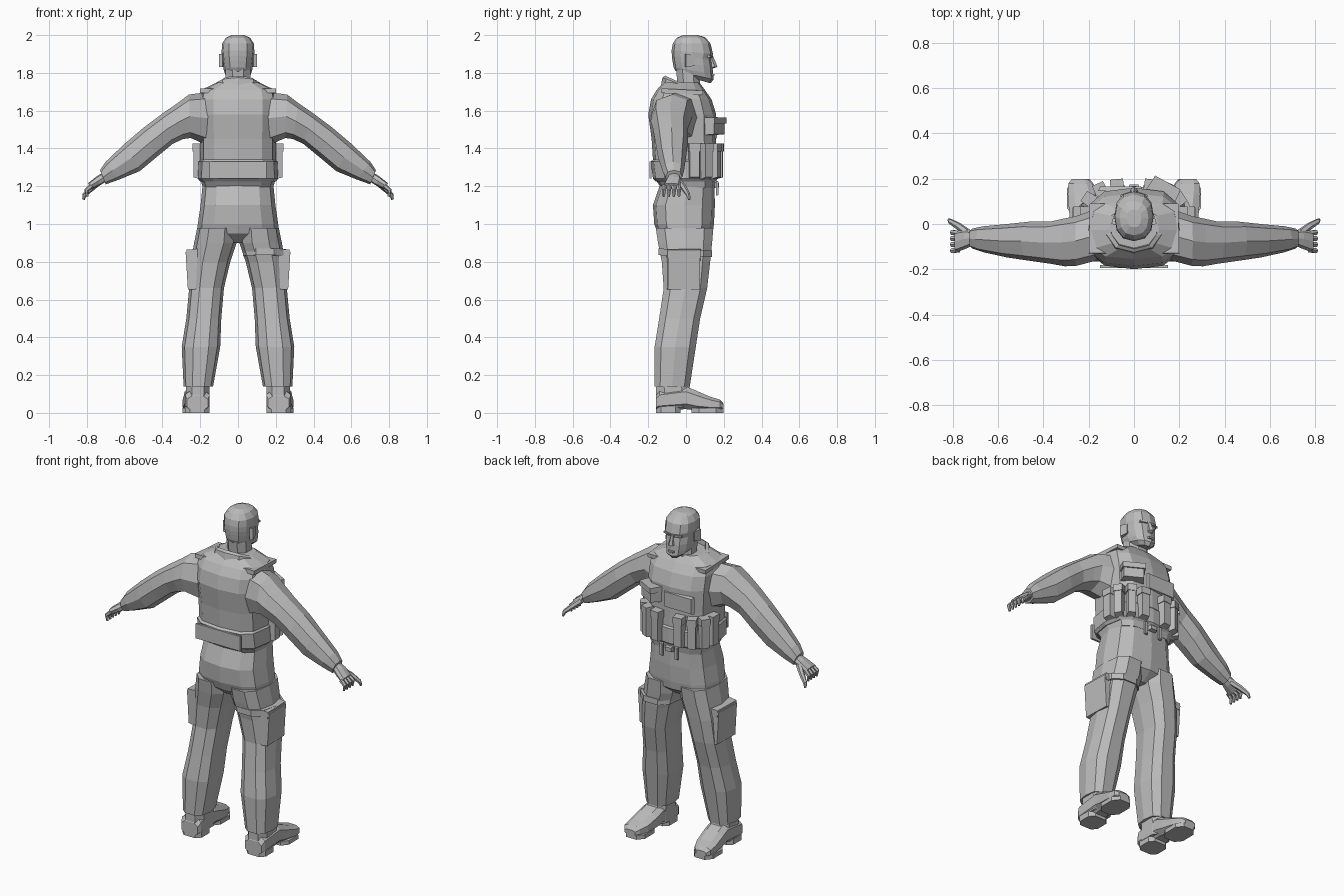
import bpy, bmesh, math
from mathutils import Vector as V, Matrix

grey = bpy.data.materials.new("plain_grey")
grey.diffuse_color = (0.5, 0.5, 0.5, 1)


def finish(name, bm, side=1):
    if side < 0:
        bmesh.ops.scale(bm, vec=(-1, 1, 1), verts=bm.verts)
    bmesh.ops.recalc_face_normals(bm, faces=bm.faces)
    me = bpy.data.meshes.new(name)
    bm.to_mesh(me)
    bm.free()
    me.materials.append(grey)
    ob = bpy.data.objects.new(name, me)
    bpy.context.collection.objects.link(ob)
    return ob


def loft(name, rings, n=10, p=0.8, side=1, half=False, closed=False):
    """Skin over rounded-box rings, each given as (centre, u axis, v axis)."""
    bm = bmesh.new()
    off = math.pi / n if half else 0
    k = 1 / math.cos(off) ** p
    f = lambda c: math.copysign(abs(c) ** p, c) * k if abs(c) > 1e-6 else 0
    loops = []
    for c, u, v in rings:
        angs = [2 * math.pi * i / n + off for i in range(n)]
        loops.append([bm.verts.new(V(c) + V(u) * f(math.cos(a)) + V(v) * f(math.sin(a))) for a in angs])
    pairs = list(zip(loops, loops[1:])) + ([(loops[-1], loops[0])] if closed else [])
    for a, b in pairs:
        for i in range(n):
            j = (i + 1) % n
            bm.faces.new((a[i], a[j], b[j], b[i]))
    if not closed:
        bm.faces.new(loops[0])
        bm.faces.new(loops[-1])
    return finish(name, bm, side)


def flat(z, x0, x1, y0, y1, z_front=None):
    """Horizontal ring; z_front tilts it from the back height to the front height."""
    zf = z if z_front is None else z_front
    return (((x0 + x1) / 2, (y0 + y1) / 2, (z + zf) / 2),
            (0, (y1 - y0) / 2, (zf - z) / 2), ((x1 - x0) / 2, 0, 0))


def box(name, c, size, turn=0, taper=1.0, side=1, tilt=0):
    """Block whose top outer face can taper; turn spins about z, tilt about x."""
    bm = bmesh.new()
    bmesh.ops.create_cube(bm, size=1)
    for v in bm.verts:
        v.co = V((v.co.x * size[0], v.co.y * size[1], v.co.z * size[2]))
        if v.co.y > 0:
            v.co.x *= taper
            v.co.z *= taper
    bm.transform(Matrix.Translation(c) @ Matrix.Rotation(turn, 4, 'Z') @ Matrix.Rotation(tilt, 4, 'X'))
    return finish(name, bm, side)


def tube(name, pts, radii, side=1):
    rings = []
    for i, pt in enumerate(pts):
        d = (V(pts[min(i + 1, len(pts) - 1)]) - V(pts[max(i - 1, 0)])).normalized()
        w = d.cross(V((0, 1, 0))).normalized()
        rings.append((pt, w * radii[i], w.cross(d) * radii[i]))
    return loft(name, rings, 6, 1, side)


# Torso with vest
loft("vest_torso", [flat(z, -w, w, a, b) for z, w, a, b in (
    (1.19, .185, -.13, .15), (1.24, .20, -.165, .16), (1.34, .20, -.175, .16),
    (1.45, .20, -.182, .158), (1.58, .205, -.2, .16), (1.66, .205, -.185, .135),
    (1.71, .195, -.155, .10), (1.75, .11, -.12, .07))], 12, .65)
loft("vest_hem", [flat(z, -w, w, a, b) for z, w, a, b in (
    (1.225, .20, -.16, .155), (1.24, .213, -.175, .168),
    (1.33, .208, -.187, .168), (1.345, .195, -.17, .155))], 12, .65)
box("vest_back_panel", (0, -.188, 1.285), (.30, .012, .09))
box("vest_chest_flap", (-.06, .155, 1.50), (.20, .02, .10), taper=.9)

# Pelvis
loft("trouser_seat", [flat(z, -w, w, a, b) for z, w, a, b in (
    (.90, .10, -.09, .08), (.95, .215, -.15, .14), (1.0, .213, -.168, .148),
    (1.1, .198, -.175, .153), (1.23, .185, -.13, .15))], 12, .75)

# Front pouches
chest_pouch = ((.13, .145, 1.515), (.13, .07, .09))
box("chest_pouch", *chest_pouch, turn=-.5, taper=.88)
box("chest_pouch_flap", (.132, .15, 1.548), (.14, .075, .035), turn=-.5, taper=.92)
for s in (1, -1):
    for x, y, t, w in ((.075, .172, -.1, .055), (.15, .155, -.45, .05), (.2, .11, -1.0, .05),
                       (.212, .045, -1.5, .06)):
        box("magazine_pouch", (x, y, 1.325), (w, .045, .18), t, .86, s)
        box("pouch_flap", (x, y, 1.405), (w + .008, .052, .045), t, .9, s)
    box("belt_strap", (.05, .165, 1.19), (.02, .012, .08), 0, .9, s)
    box("shoulder_strap", (.155, -.02, 1.70), (.09, .22, .025), 0, .9, s, tilt=-.05)
box("belt_buckle", (0, .163, 1.205), (.05, .025, .03), taper=.8)

# Collar, neck
loft("collar", [flat(1.69, -.15, .15, -.14, .13, 1.62), flat(1.775, -.125, .125, -.125, .115, 1.685),
                flat(1.785, -.105, .105, -.11, .10, 1.69), flat(1.70, -.10, .10, -.10, .09, 1.65)],
     10, .85, closed=True)
loft("neck", [flat(1.66, -.08, .08, -.07, .085), flat(1.74, -.065, .065, -.045, .075),
              flat(1.84, -.065, .065, -.055, .07)], 8, .9, half=True)

# Head: jaw tilts down toward the chin
loft("head", [flat(zb, -w, w, a, b, zf) for zb, zf, w, a, b in (
    (1.79, 1.745, .04, -.03, .13), (1.81, 1.765, .066, -.055, .146),
    (1.83, 1.795, .075, -.066, .143), (1.865, 1.83, .081, -.072, .141),
    (1.89, 1.872, .084, -.075, .134), (1.92, 1.90, .087, -.076, .143),
    (1.955, 1.955, .084, -.070, .13), (1.985, 1.988, .064, -.05, .102),
    (2.0, 2.0, .032, -.015, .065))], 12, .85)
loft("nose", [flat(z, -w, w, .10, y) for z, w, y in (
    (1.822, .012, .14), (1.832, .019, .166), (1.85, .013, .16), (1.89, .009, .143))], 6, .9)
box("lips", (0, .138, 1.79), (.045, .025, .014), taper=.7)
for s in (1, -1):
    box("brow", (.036, .124, 1.888), (.05, .025, .012), -.35, .85, s)
    box("ear", (.085, .02, 1.865), (.02, .045, .07), .25, .8, s)

for s in (1, -1):
    # Arm, from shoulder to cuff
    sleeve = []
    for tx, tz, bx, bz, a, b in (
            (.15, 1.70, .17, 1.42, -.16, .07), (.26, 1.685, .25, 1.455, -.185, .035),
            (.32, 1.64, .29, 1.45, -.187, .025), (.40, 1.585, .345, 1.425, -.175, .01),
            (.50, 1.51, .43, 1.355, -.162, .01), (.60, 1.425, .52, 1.28, -.148, 0),
            (.70, 1.33, .63, 1.235, -.125, -.01), (.73, 1.285, .70, 1.21, -.108, -.02)):
        sleeve.append((((tx + bx) / 2, (a + b) / 2, (tz + bz) / 2),
                       ((tx - bx) / 2, 0, (tz - bz) / 2), (0, (b - a) / 2, 0)))
    loft("sleeve", sleeve, 8, .85, s)
    # Hand
    loft("palm", [((.705, -.062, 1.25), (.012, 0, .022), (0, .03, 0)),
                  ((.74, -.066, 1.228), (.012, 0, .022), (0, .042, 0)),
                  ((.785, -.078, 1.20), (.009, 0, .016), (0, .047, 0))], 8, .8, s)
    for i in range(4):
        y = -.118 + i * .027
        tube("finger", [(.775, y * .9 - .008, 1.203), (.803, y, 1.178), (.798, y, 1.145)],
             [.013, .012, .007], s)
    tube("thumb", [(.735, -.04, 1.225), (.775, -.01, 1.19), (.812, .012, 1.155), (.818, .018, 1.13)],
         [.018, .016, .012, .007], s)

    # Trouser leg
    loft("trouser_leg", [flat(z, x0, x1, a, b) for z, x0, x1, a, b in (
        (.98, .01, .212, -.16, .145), (.90, .012, .228, -.148, .138),
        (.80, .045, .245, -.128, .128), (.66, .078, .255, -.118, .112),
        (.50, .092, .27, -.142, .075), (.35, .098, .294, -.166, .052),
        (.14, .135, .285, -.166, .02))], 10, .78, s, half=True)
    # Cargo pocket
    box("cargo_pocket", (.236, -.012, .755), (.18, .066, .21), -math.pi / 2 + .03, .94, s, tilt=-.06)
    box("pocket_flap", (.234, -.012, .845), (.185, .068, .045), -math.pi / 2 + .03, .95, s, tilt=-.08)

    # Boot
    loft("boot_shaft", [flat(z, .15, .275, -.158, y) for z, y in (
        (.03, .02), (.10, .03), (.16, .01))], 8, .75, s, half=True)
    foot = []
    for y, x0, x1, z0, z1 in ((-.16, .16, .27, .012, .09), (-.14, .15, .28, .012, .12),
                              (0, .152, .282, .02, .14), (.06, .155, .287, .012, .115),
                              (.13, .165, .293, .012, .085), (.18, .185, .29, .015, .07),
                              (.198, .205, .275, .02, .05)):
        foot.append((((x0 + x1) / 2, y, (z0 + z1) / 2), ((x1 - x0) / 2, 0, 0), (0, 0, (z1 - z0) / 2)))
    loft("boot_foot", foot, 8, .7, s, half=True)
    loft("boot_heel", [flat(z, .152, .28, -.16, -.03) for z in (0, .035)], 8, .6, s, half=True)
    loft("boot_sole", [flat(z, .165, .295, .03, .198) for z in (0, .025)], 8, .7, s, half=True)

# Thigh strap on one leg
loft("thigh_strap", [flat(z, .03, .256, -.145, .138, z - .01) for z in (.835, .87)], 10, .78, half=True)
